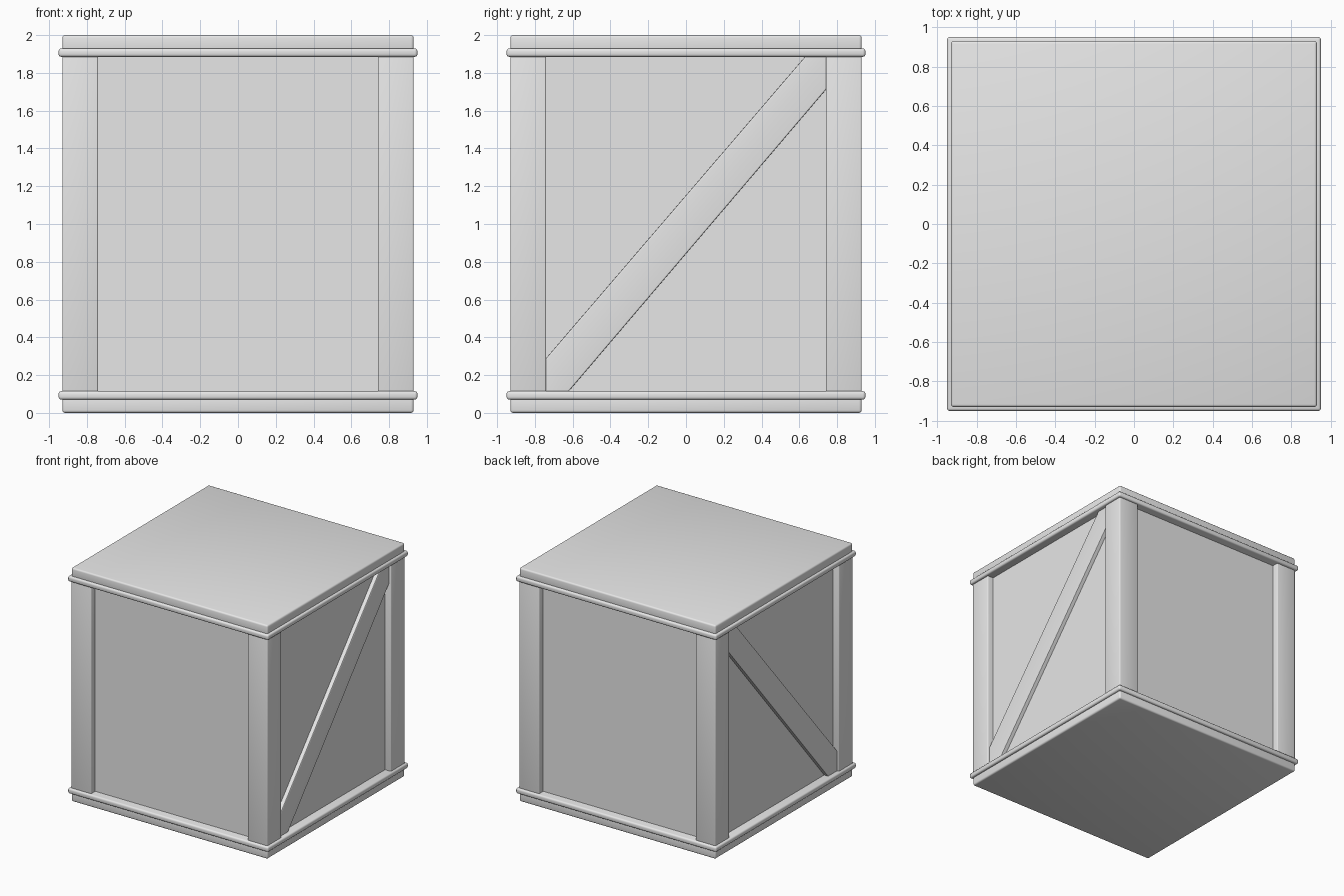
import bpy
import bmesh

if "Cube" in bpy.data.objects:
    bpy.data.objects.remove(bpy.data.objects["Cube"], do_unlink=True)

GREY = (0.8, 0.8, 0.8, 1)
mat = bpy.data.materials.new("plain grey")
mat.use_nodes = True
mat.diffuse_color = GREY
mat.node_tree.nodes["Principled BSDF"].inputs["Base Color"].default_value = GREY

HALF, RIM, PANEL, BRACE = 0.93, 0.95, 0.875, 0.912   # distances from the centre
POST_IN = 0.74
RAIL_LOW, RAIL_HIGH = 0.07, 0.115
HEIGHT = 2.0


def finish(name, bm, bevel):
    """Turn a bmesh into an object with rounded, smooth-shaded edges."""
    bmesh.ops.recalc_face_normals(bm, faces=bm.faces)
    if bevel:
        bmesh.ops.bevel(bm, geom=bm.edges[:], offset=bevel, segments=3,
                        profile=0.5, affect='EDGES')
    mesh = bpy.data.meshes.new(name)
    bm.to_mesh(mesh)
    bm.free()
    mesh.materials.append(mat)
    obj = bpy.data.objects.new(name, mesh)
    bpy.context.collection.objects.link(obj)
    bpy.ops.object.select_all(action='DESELECT')
    obj.select_set(True)
    bpy.context.view_layer.objects.active = obj
    bpy.ops.object.shade_smooth_by_angle()


def box(name, low, high, bevel=0.0):
    bm = bmesh.new()
    bmesh.ops.create_cube(bm, size=1)
    for v in bm.verts:
        v.co = [low[i] if v.co[i] < 0 else high[i] for i in range(3)]
    finish(name, bm, bevel)


def slab(name, half, z0, z1, bevel=0.0):
    box(name, (-half, -half, z0), (half, half, z1), bevel)


# Recessed side panels
slab("body_panels", PANEL, RAIL_LOW, HEIGHT - RAIL_LOW)

# Base, lid and the protruding rails
slab("base", HALF, 0, RAIL_HIGH - 0.02, 0.014)
slab("lid", HALF, HEIGHT - RAIL_HIGH + 0.02, HEIGHT, 0.014)
slab("bottom_rail", RIM, RAIL_LOW, RAIL_HIGH, 0.014)
slab("top_rail", RIM, HEIGHT - RAIL_HIGH, HEIGHT - RAIL_LOW, 0.014)

# Corner posts
for sx, side in ((1, "left"), (-1, "right")):
    for sy, end in ((-1, "front"), (1, "back")):
        xs = sorted((sx * POST_IN, sx * HALF))
        ys = sorted((sy * POST_IN, sy * HALF))
        box(f"{end}_{side}_post", (xs[0], ys[0], RAIL_LOW + 0.02),
            (xs[1], ys[1], HEIGHT - RAIL_LOW - 0.02), 0.008)

# Diagonal braces, clipped by the posts and rails, on both sides
TOP = HEIGHT - RAIL_HIGH
outline = [(-POST_IN, RAIL_HIGH), (-0.62, RAIL_HIGH), (POST_IN, 1.71),
           (POST_IN, TOP), (0.63, TOP), (-POST_IN, 0.29)]
for sx, side in ((1, "left"), (-1, "right")):
    bm = bmesh.new()
    inner = [bm.verts.new((sx * (PANEL - 0.03), y, z)) for y, z in outline]
    outer = [bm.verts.new((sx * BRACE, y, z)) for y, z in outline]
    bm.faces.new(inner)
    bm.faces.new(outer)
    for i in range(len(outline)):
        j = (i + 1) % len(outline)
        bm.faces.new((inner[i], inner[j], outer[j], outer[i]))
    # Soften only the two long outer edges
    bmesh.ops.recalc_face_normals(bm, faces=bm.faces)
    long_edges = [bm.edges.get((outer[a], outer[b])) for a, b in ((1, 2), (4, 5))]
    bmesh.ops.bevel(bm, geom=long_edges, offset=0.008, segments=3,
                    profile=0.5, affect='EDGES')
    finish(f"{side}_brace", bm, 0)
